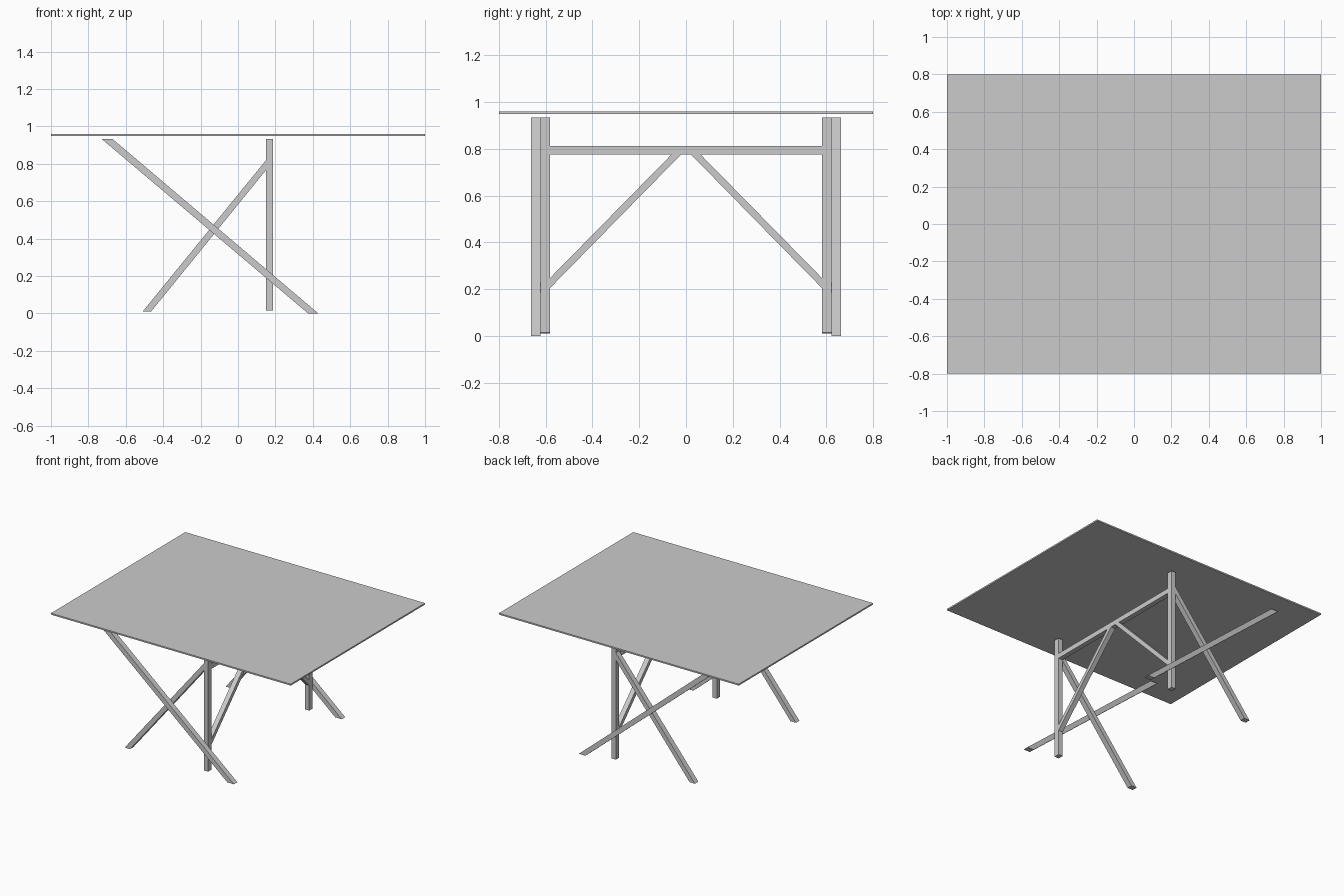
import bpy, bmesh

if "Cube" in bpy.data.objects:
    bpy.data.objects.remove(bpy.data.objects["Cube"])

# One flat grey for the whole table
grey = bpy.data.materials.new("light grey")
grey.diffuse_color = (0.6, 0.6, 0.6, 1)
grey.use_nodes = True
grey.node_tree.nodes["Principled BSDF"].inputs["Base Color"].default_value = grey.diffuse_color


def prism(name, profile, place, lo, hi):
    """Extrude a 2D profile between lo and hi; place maps (a, b, depth) to xyz."""
    bm = bmesh.new()
    face = bm.faces.new([bm.verts.new(place(a, b, lo)) for a, b in profile])
    ext = bmesh.ops.extrude_face_region(bm, geom=[face])
    for v in ext["geom"]:
        if isinstance(v, bmesh.types.BMVert):
            a, b = profile[0]
            p, q = place(a, b, lo), place(a, b, hi)
            v.co.x += q[0] - p[0]
            v.co.y += q[1] - p[1]
    bmesh.ops.recalc_face_normals(bm, faces=bm.faces)
    me = bpy.data.meshes.new(name)
    bm.to_mesh(me)
    bm.free()
    me.materials.append(grey)
    ob = bpy.data.objects.new(name, me)
    bpy.context.collection.objects.link(ob)
    return ob


def xz(a, b, d):
    return (a, d, b)


def yz(a, b, d):
    return (d, a, b)


def rect(a0, a1, b0, b1):
    return [(a0, b0), (a1, b0), (a1, b1), (a0, b1)]


# Thin table top
prism("table_top", rect(-1, 1, 0.949, 0.96), xz, -0.8, 0.8)

for side, s in (("front", -1), ("back", 1)):
    # Long slanted leg on the outside
    prism(side + "_long_leg",
          [(0.375, 0), (0.43, 0), (-0.672, 0.934), (-0.73, 0.934)],
          xz, s * 0.622, s * 0.663)
    # Upright leg
    prism(side + "_upright_leg", rect(0.15, 0.187, 0.015, 0.934),
          xz, s * 0.581, s * 0.622)
    # Short slanted leg, cut flush against the upright
    prism(side + "_short_leg",
          [(-0.51, 0.01), (-0.465, 0.01), (0.15, 0.767), (0.15, 0.82)],
          xz, s * 0.581, s * 0.622)
    # Diagonal brace up to the crossbeam
    prism(side + "_brace",
          [(s * 0.581, 0.205), (s * 0.581, 0.248), (s * 0.063, 0.775), (s * 0.022, 0.775)],
          yz, 0.15, 0.187)

# Crossbeam between the uprights
prism("crossbeam", rect(-0.581, 0.581, 0.775, 0.813), yz, 0.15, 0.187)
